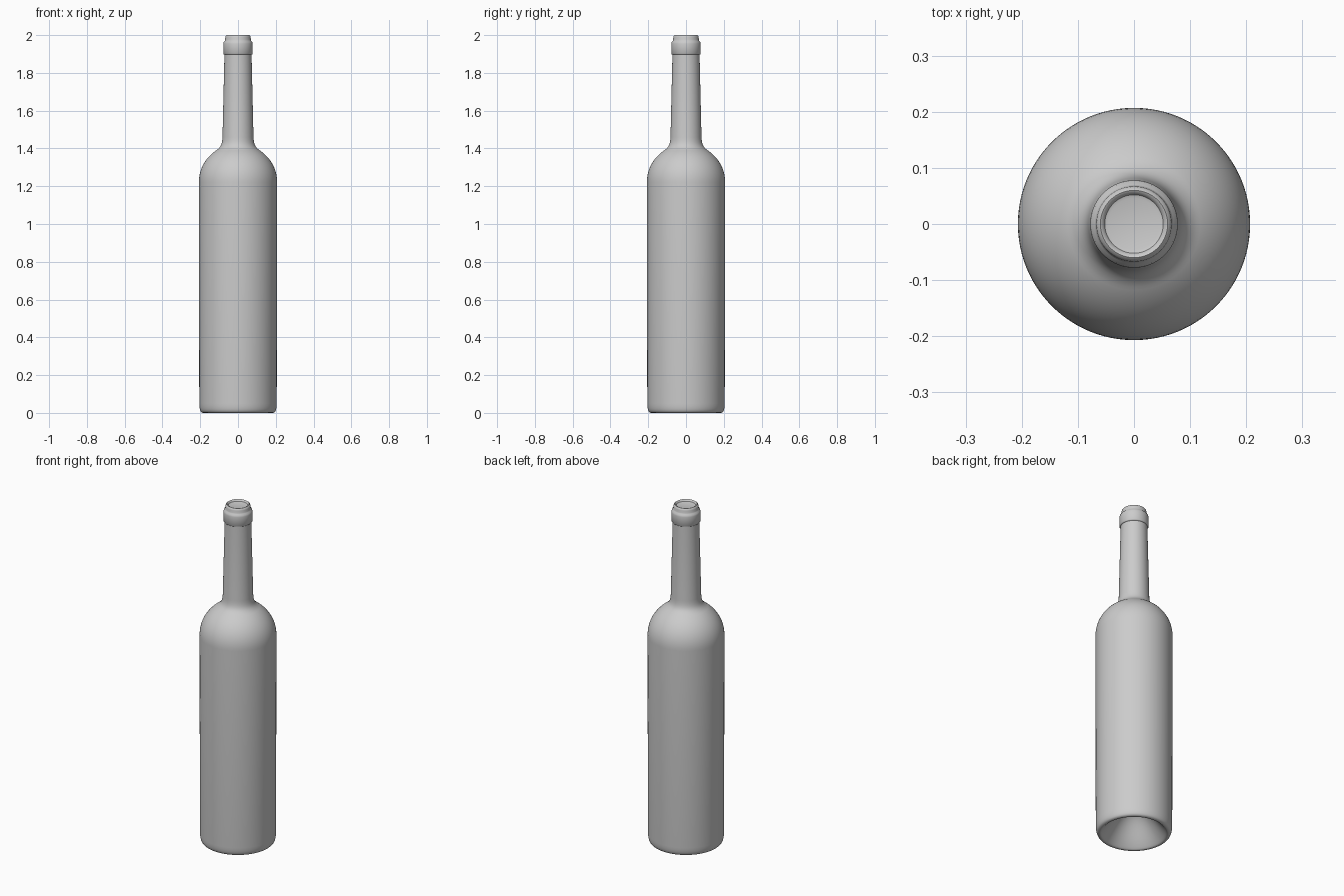
import bpy, bmesh, math

if "Cube" in bpy.data.objects:
    bpy.data.objects.remove(bpy.data.objects["Cube"])

SEGMENTS = 96


def lathe(name, profile):
    """Revolve an (r, z) profile about the z axis."""
    bm = bmesh.new()
    verts = [bm.verts.new((r, 0, z)) for r, z in profile]
    edges = [bm.edges.new(pair) for pair in zip(verts, verts[1:])]
    bmesh.ops.spin(bm, geom=verts + edges, cent=(0, 0, 0), axis=(0, 0, 1),
                   angle=math.tau, steps=SEGMENTS, use_duplicate=False)
    bmesh.ops.remove_doubles(bm, verts=bm.verts, dist=1e-5)
    bmesh.ops.recalc_face_normals(bm, faces=bm.faces)
    mesh = bpy.data.meshes.new(name)
    bm.to_mesh(mesh)
    bm.free()
    obj = bpy.data.objects.new(name, mesh)
    bpy.context.collection.objects.link(obj)
    bpy.ops.object.select_all(action='DESELECT')
    obj.select_set(True)
    bpy.context.view_layer.objects.active = obj
    bpy.ops.object.shade_smooth_by_angle(angle=math.radians(40))
    return obj


def bezier(p0, p1, p2, p3, n=12):
    pts = []
    for i in range(n + 1):
        t = i / n
        w = ((1 - t) ** 3, 3 * t * (1 - t) ** 2, 3 * t * t * (1 - t), t ** 3)
        pts.append(tuple(sum(k * p[a] for k, p in zip(w, (p0, p1, p2, p3))) for a in (0, 1)))
    return pts


# Hollow punt under the base, rolling over the foot
profile = bezier((0, 0.16), (0.07, 0.16), (0.11, 0.07), (0.165, 0.012))
profile += bezier((0.172, 0.005), (0.177, 0), (0.18, 0), (0.184, 0), 3)
profile += bezier((0.188, 0.001), (0.2, 0.003), (0.204, 0.02), (0.205, 0.05), 6)
# Straight body, domed shoulder and concave neck root
profile += bezier((0.207, 1.22), (0.207, 1.30), (0.165, 1.355), (0.118, 1.388), 16)
profile += bezier((0.112, 1.392), (0.092, 1.408), (0.084, 1.42), (0.082, 1.46), 8)
# Tapered neck, raised collar and lip
profile += [(0.072, 1.885), (0.072, 1.897), (0.075, 1.898), (0.078, 1.902),
            (0.078, 1.955), (0.076, 1.964), (0.070, 1.970), (0.068, 1.975),
            (0.067, 1.988), (0.065, 1.996), (0.060, 2.0), (0.056, 1.998), (0.052, 1.990)]
lathe("bottle", profile)

# Stopper closing the mouth, just below the lip
lathe("stopper", [(0.052, 1.990), (0.046, 1.988), (0, 1.988)])
